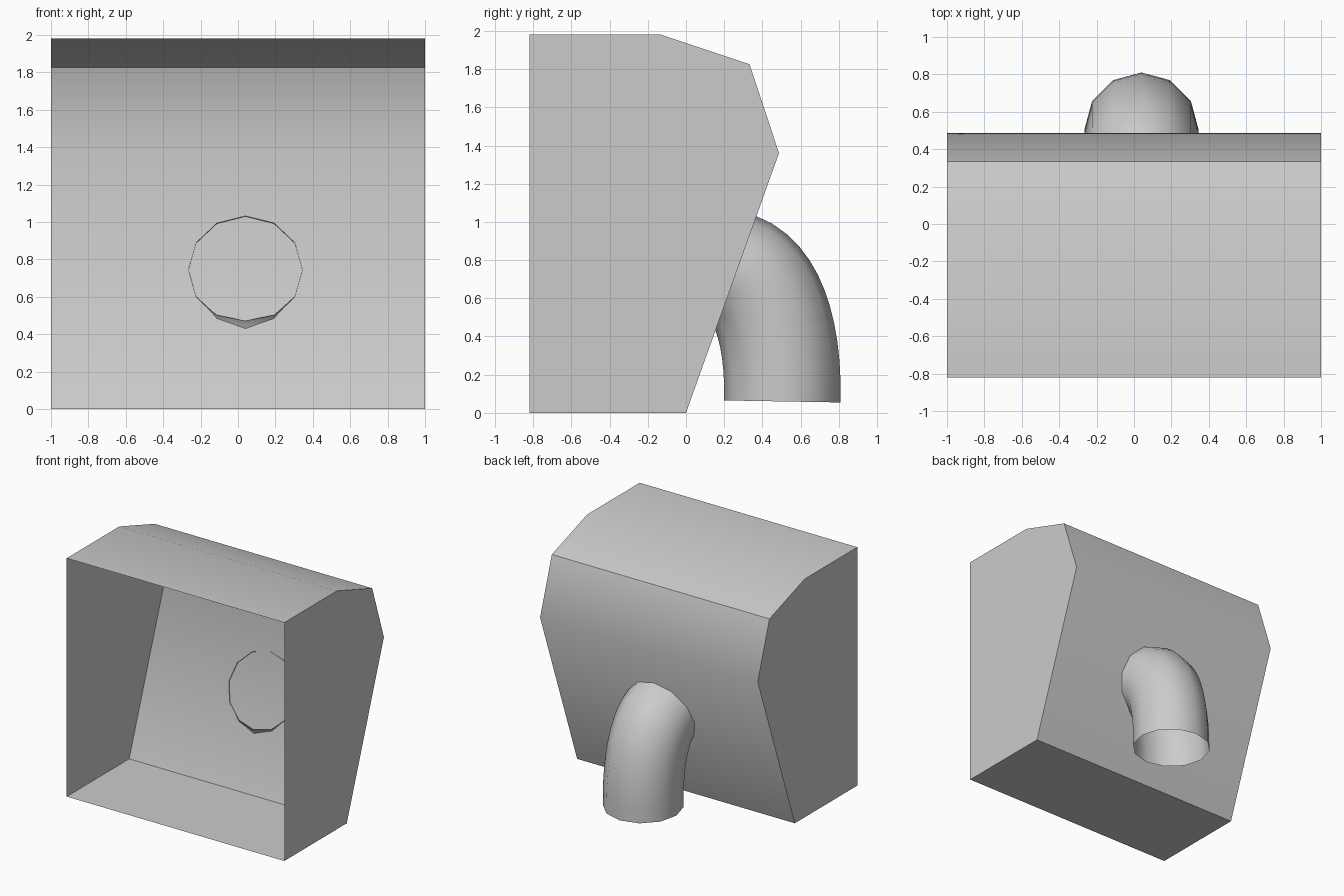
import bpy, bmesh, math
from mathutils import Vector

if "Cube" in bpy.data.objects:
    bpy.data.objects.remove(bpy.data.objects["Cube"])


def make_object(name, bm):
    bmesh.ops.recalc_face_normals(bm, faces=bm.faces)
    mesh = bpy.data.meshes.new(name)
    bm.to_mesh(mesh)
    bm.free()
    obj = bpy.data.objects.new(name, mesh)
    bpy.context.collection.objects.link(obj)
    bpy.ops.object.select_all(action='DESELECT')
    obj.select_set(True)
    bpy.context.view_layer.objects.active = obj
    bpy.ops.object.shade_smooth_by_angle(angle=math.radians(45))
    return obj


def orient_outward(obj, probe, normal):
    # Open shells: flip everything if the chosen face points inward
    mesh = obj.data
    face = min(mesh.polygons, key=lambda p: (p.center - Vector(probe)).length)
    if face.normal.dot(Vector(normal)) < 0:
        mesh.flip_normals()


# Housing: side profile (y, z) extruded across x, open at the front
profile = [(-0.82, 0), (0, 0), (0.487, 1.36), (0.333, 1.825), (-0.13, 1.98), (-0.82, 1.98)]
bm = bmesh.new()
left = [bm.verts.new((-1, y, z)) for y, z in profile]
right = [bm.verts.new((1, y, z)) for y, z in profile]
bm.faces.new(left)
bm.faces.new(right)
for i in range(len(profile) - 1):
    bm.faces.new((left[i], left[i + 1], right[i + 1], right[i]))
housing = make_object("housing", bm)
orient_outward(housing, (1, -0.2, 1), (1, 0, 0))

# Spout: open 12-sided tube bending from the sloped back wall to straight down
SIDES, STEPS, RADIUS = 12, 12, 0.305
wall_normal = Vector((0, 0.942, -0.336))
p0 = Vector((0.04, 0.266, 0.743)) - wall_normal * 0.007
p1 = p0 + wall_normal * 0.16
p2 = Vector((0.04, 0.512, 0.46))
p3 = Vector((0.04, 0.505, 0.06))
bm = bmesh.new()
rings = []
side = Vector((1, 0, 0))
for s in range(STEPS + 1):
    t = s / STEPS
    u = 1 - t
    centre = p0 * u**3 + p1 * (3 * u * u * t) + p2 * (3 * u * t * t) + p3 * t**3
    tangent = ((p1 - p0) * u * u + (p2 - p1) * (2 * u * t) + (p3 - p2) * t * t).normalized()
    up = side.cross(tangent)
    ring = []
    for k in range(SIDES):
        a = 2 * math.pi * k / SIDES
        ring.append(bm.verts.new(centre + RADIUS * (side * math.cos(a) + up * math.sin(a))))
    rings.append(ring)
for a, b in zip(rings, rings[1:]):
    for k in range(SIDES):
        n = (k + 1) % SIDES
        bm.faces.new((a[k], a[n], b[n], b[k]))
spout = make_object("spout", bm)
orient_outward(spout, (0.04, 0.81, 0.1), (0, 1, 0))
